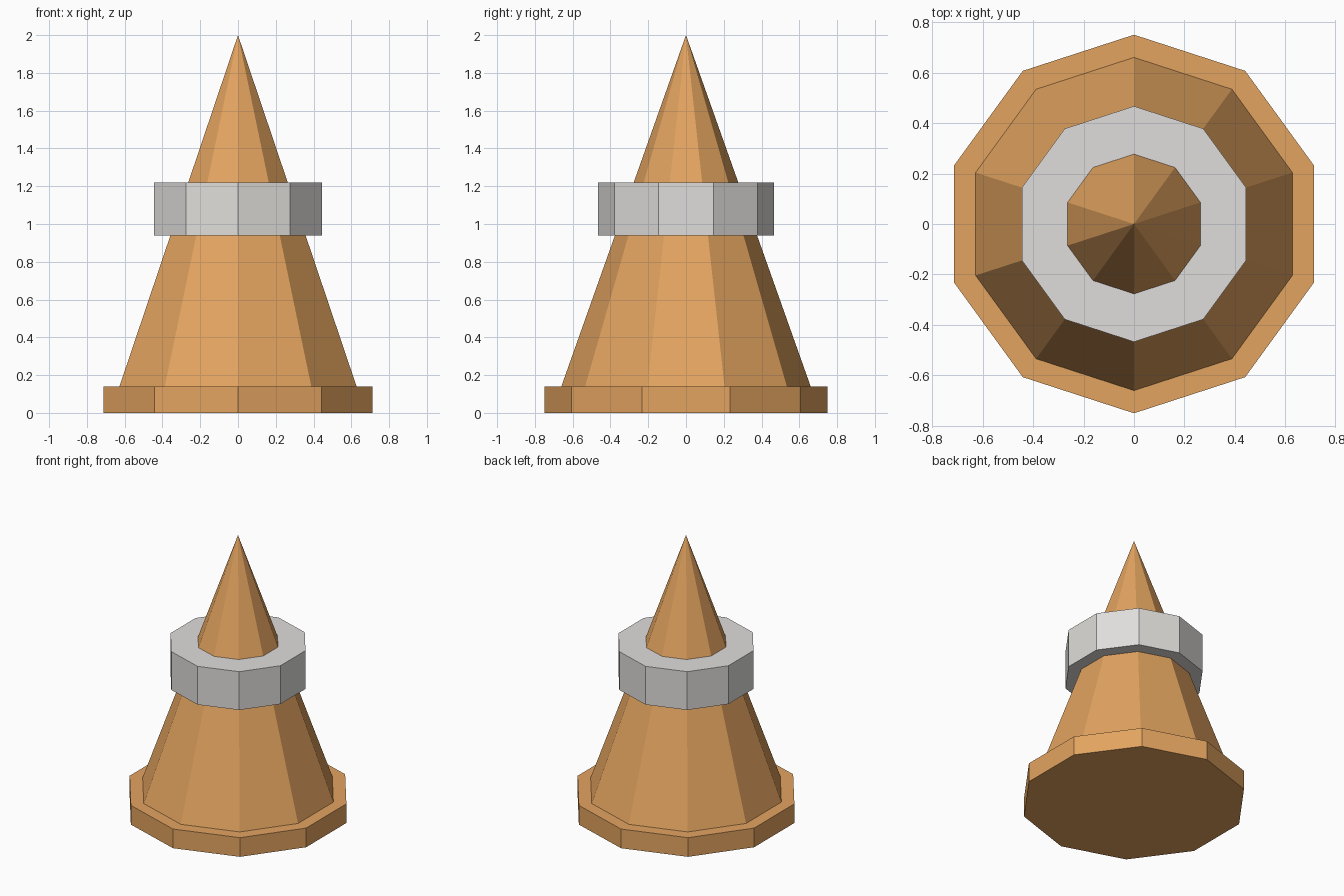
import bpy
import bmesh
import math

SIDES = 10

if "Cube" in bpy.data.objects:
    bpy.data.objects.remove(bpy.data.objects["Cube"], do_unlink=True)


def make_material(name, color):
    mat = bpy.data.materials.new(name)
    mat.use_nodes = True
    mat.diffuse_color = color
    mat.node_tree.nodes["Principled BSDF"].inputs["Base Color"].default_value = color
    return mat


def lathe(name, profile, mat, closed=False):
    """Spin (radius, z) points into a flat-faced solid with a corner on the y axis."""
    bm = bmesh.new()
    rings = []
    for radius, z in profile:
        if radius == 0:
            rings.append([bm.verts.new((0, 0, z))] * SIDES)
            continue
        angles = [math.pi / 2 + math.tau * i / SIDES for i in range(SIDES)]
        rings.append([bm.verts.new((radius * math.cos(a), radius * math.sin(a), z))
                      for a in angles])
    pairs = list(zip(rings, rings[1:]))
    if closed:
        pairs.append((rings[-1], rings[0]))
    for low, high in pairs:
        for i in range(SIDES):
            j = (i + 1) % SIDES
            corners = dict.fromkeys((low[i], low[j], high[j], high[i]))
            bm.faces.new(list(corners))
    # Cap the open ends that are not points
    if not closed:
        for ring in (rings[0], rings[-1]):
            if len(set(ring)) > 1:
                bm.faces.new(ring)
    bmesh.ops.recalc_face_normals(bm, faces=bm.faces)
    mesh = bpy.data.meshes.new(name)
    bm.to_mesh(mesh)
    bm.free()
    mesh.materials.append(mat)
    obj = bpy.data.objects.new(name, mesh)
    bpy.context.collection.objects.link(obj)
    return obj


orange = make_material("warm_orange", (0.768, 0.371, 0.117, 1))
grey = make_material("light_grey", (0.745, 0.73, 0.708, 1))

BASE_TOP, BAND_LOW, BAND_HIGH, TIP = 0.14, 0.94, 1.22, 2.0
CONE_RADIUS = 0.66


def cone_radius(z):
    return CONE_RADIUS * (TIP - z) / (TIP - BASE_TOP)


# Base slab and tapered body
lathe("base", [(0.75, 0), (0.75, BASE_TOP)], orange)
lathe("cone_body", [(CONE_RADIUS, BASE_TOP), (0, TIP)], orange)

# Collar hugging the cone
lathe("band", [(cone_radius(BAND_LOW), BAND_LOW), (0.467, BAND_LOW),
               (0.467, BAND_HIGH), (cone_radius(BAND_HIGH), BAND_HIGH)],
      grey, closed=True)
